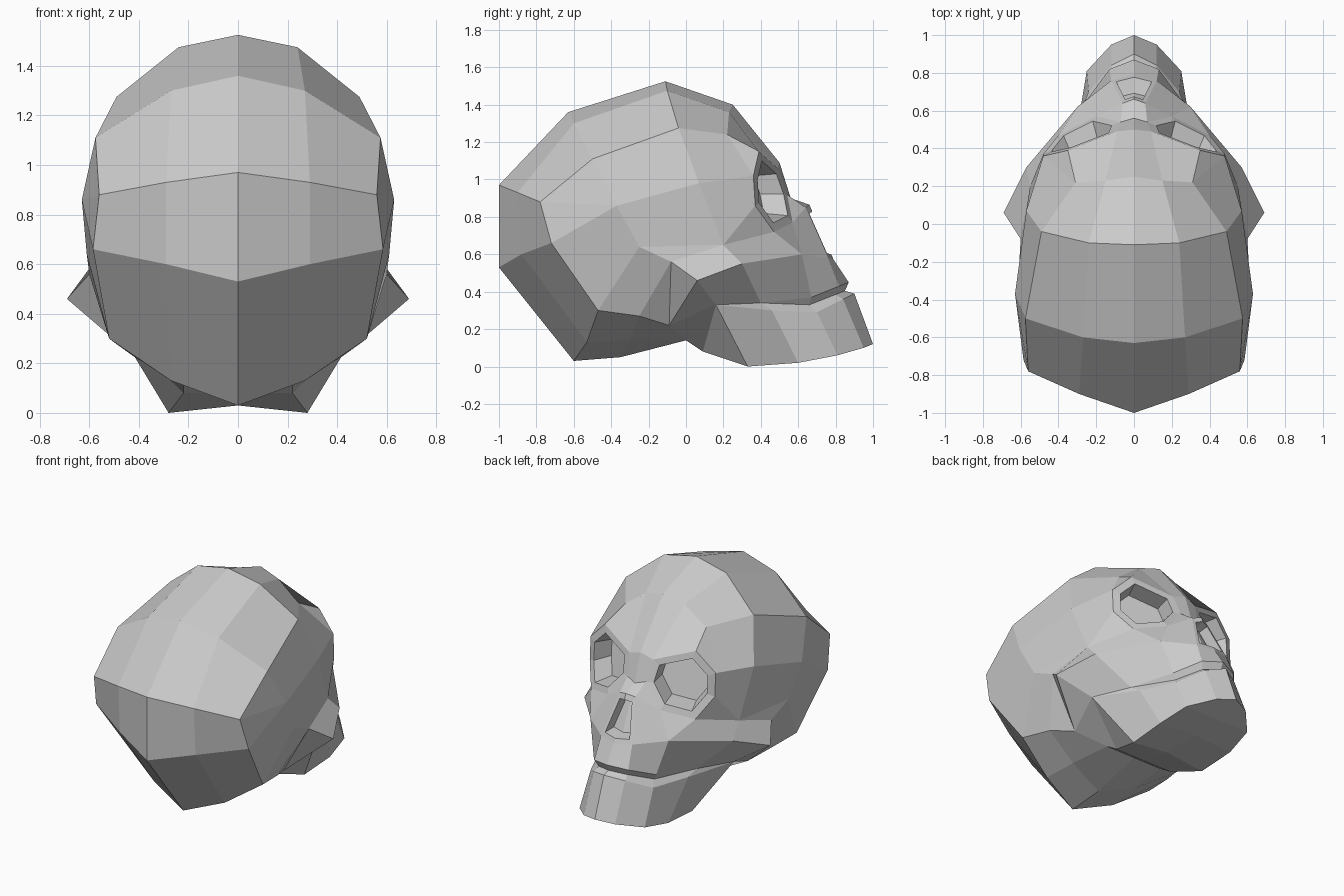
import bpy
import bmesh
from mathutils import Vector

cube = bpy.data.objects.get("Cube")
if cube:
    bpy.data.objects.remove(cube, do_unlink=True)

bone = bpy.data.materials.new("bone_grey")
bone.use_nodes = True
grey = (0.6, 0.6, 0.6, 1)
bone.diffuse_color = grey
bone.node_tree.nodes["Principled BSDF"].inputs["Base Color"].default_value = grey

# The whole skull is made closed, then split into parts
bm = bmesh.new()
part_layer = bm.faces.layers.int.new("part")
PARTS = ["cranium", "face", "jaw"]
CRANIUM, FACE, JAW = range(len(PARTS))


def add_face(part, *points):
    """Add a face and its mirror image."""
    if all(abs(p[0]) < 0.001 for p in points):
        return
    for side in (1, -1):
        verts = [bm.verts.new((p[0] * side, p[1], p[2])) for p in points]
        bm.faces.new(verts)[part_layer] = part


def loft(part, *rows):
    """Join neighbouring rows of points with quads."""
    for low, high in zip(rows, rows[1:]):
        for k in range(len(low) - 1):
            add_face(part, low[k], low[k + 1], high[k + 1], high[k])


def recess(part, rim, center, scale, push):
    """Sink a hole into the area bounded by the rim."""
    center, push = Vector(center), Vector(push)
    lip = [center + (Vector(p) - center) * scale for p in rim]
    floor = [center + (p - center) * 0.9 + push for p in lip]
    for outer, inner in ((rim, lip), (lip, floor)):
        for k in range(len(rim)):
            n = (k + 1) % len(rim)
            add_face(part, outer[k], outer[n], inner[n], inner[k])
    add_face(part, *floor)


# Eye socket rim, clockwise from the inner top
brow_in, brow_out = (0.09, 0.49, 1.06), (0.35, 0.39, 1.15)
rim_out, rim_low = (0.48, 0.36, 1.02), (0.48, 0.37, 0.86)
cheek_top, rim_base = (0.4, 0.47, 0.72), (0.2, 0.57, 0.77)
rim_in = (0.07, 0.54, 0.92)

# Landmarks of the side of the head
side_back, side_front = (0.63, -0.37, 0.86), (0.57, 0.07, 0.98)
side_low, temple_low = (0.61, -0.25, 0.64), (0.55, 0.2, 0.65)
arch_root, arch_tip = (0.6, -0.08, 0.56), (0.69, 0.06, 0.46)
ear_base, jaw_hinge = (0.41, -0.09, 0.22), (0.48, 0.16, 0.33)

# Cranium: rows from the middle outwards, from the nape over to the brow
nape = [(0, -0.6, 0.03), (0.27, -0.53, 0.13), (0.52, -0.47, 0.3)]
vault = [
    nape,
    [(0, -1, 0.53), (0.29, -0.88, 0.6), (0.585, -0.72, 0.66)],
    [(0, -1, 0.97), (0.29, -0.9, 0.93), (0.56, -0.78, 0.88)],
    [(0, -0.63, 1.36), (0.27, -0.6, 1.3), (0.575, -0.5, 1.11)],
    [(0, -0.11, 1.525), (0.24, -0.1, 1.475), (0.49, -0.04, 1.275)],
    [(0, 0.25, 1.4), (0.15, 0.23, 1.36), (0.31, 0.22, 1.24)],
    [(0, 0.5, 1.09), brow_in, brow_out],
]
loft(CRANIUM, *vault)

# Sides and temples
loft(CRANIUM, [row[2] for row in vault],
     [side_low, side_back, side_back, side_back, side_front, rim_out, rim_out])
loft(CRANIUM, [side_back, side_front, rim_out], [side_low, temple_low, rim_low])
add_face(CRANIUM, temple_low, rim_low, cheek_top)
add_face(CRANIUM, side_low, temple_low, arch_root)

# Base of the cranium, ending at the back of the jaw
base_mid = [(0, -0.35, 0.05), (0.25, -0.3, 0.14), (0.48, -0.25, 0.27)]
base_front = [(0, 0, 0.14), (0.22, 0, 0.14), ear_base]
throat = [(0, 0.09, 0.08), (0.22, 0.09, 0.08), jaw_hinge]
jaw_corner = (0.28, 0.33, 0)
jaw_back = [(0, 0.33, 0.03), jaw_corner, jaw_hinge]
add_face(CRANIUM, nape[2], side_low, arch_root, base_mid[2])
add_face(CRANIUM, arch_root, ear_base, base_mid[2])
loft(CRANIUM, nape, base_mid, base_front)
loft(JAW, base_front, throat, jaw_back)
add_face(FACE, arch_root, arch_tip, ear_base)
add_face(FACE, arch_tip, ear_base, jaw_hinge)

# Upper jaw and cheek, with the cheek arch above
nose_foot = [(0, 0.79, 0.57), (0.12, 0.76, 0.58)]
arch_low = [(0.3, 0.62, 0.6), (0.57, 0.3, 0.55), arch_tip]
bite_end = (0.36, 0.4, 0.34)
upper_lip = [(0, 0.87, 0.45), (0.13, 0.82, 0.43), (0.24, 0.67, 0.37),
             bite_end, jaw_hinge]
groove = [(0, 0.85, 0.405), (0.11, 0.8, 0.385), (0.22, 0.66, 0.33),
          bite_end, jaw_hinge]
loft(FACE, nose_foot + arch_low, upper_lip, groove)
loft(FACE, [cheek_top, temple_low, arch_root], arch_low)

# Lower jaw and its underside
jaw_top = [(0, 0.9, 0.39), (0.12, 0.84, 0.36), (0.24, 0.7, 0.29),
           (0.34, 0.46, 0.3), jaw_hinge]
jaw_low = [(0, 1, 0.12), (0.12, 0.95, 0.1), (0.25, 0.81, 0.06),
           (0.285, 0.6, 0.02), jaw_corner]
loft(JAW, groove, jaw_top, jaw_low)
jaw_mid = [jaw_low[0], (0, 0.81, 0.06), (0, 0.6, 0.035), jaw_back[0]]
loft(JAW, jaw_low[1:], jaw_mid)

# Nose bridge and the planes beside it
bridge, tip, tip_side = (0, 0.56, 0.9), (0, 0.66, 0.865), (0.06, 0.64, 0.85)
add_face(FACE, vault[-1][0], brow_in, rim_in, bridge)
add_face(FACE, bridge, rim_in, tip_side, tip)
add_face(FACE, rim_in, rim_base, tip_side)
add_face(FACE, rim_base, arch_low[0], nose_foot[1], tip_side)
add_face(FACE, cheek_top, rim_base, arch_low[0])

# Eye sockets and nose opening
recess(FACE, [brow_in, brow_out, rim_out, rim_low, cheek_top, rim_base, rim_in],
       (0.28, 0.46, 0.93), 0.77, (-0.04, -0.12, 0))
recess(FACE, [tip, tip_side, nose_foot[1], nose_foot[0]],
       (0, 0.73, 0.7), 0.78, (0, -0.08, 0))

# Weld, turn the faces outwards and split into objects
bmesh.ops.remove_doubles(bm, verts=bm.verts[:], dist=0.001)
bmesh.ops.recalc_face_normals(bm, faces=bm.faces[:])
for index, name in enumerate(PARTS):
    piece = bm.copy()
    layer = piece.faces.layers.int["part"]
    others = [f for f in piece.faces if f[layer] != index]
    bmesh.ops.delete(piece, geom=others, context="FACES")
    piece.faces.layers.int.remove(piece.faces.layers.int["part"])
    mesh = bpy.data.meshes.new(name)
    piece.to_mesh(mesh)
    piece.free()
    mesh.materials.append(bone)
    obj = bpy.data.objects.new(name, mesh)
    bpy.context.collection.objects.link(obj)
bm.free()
